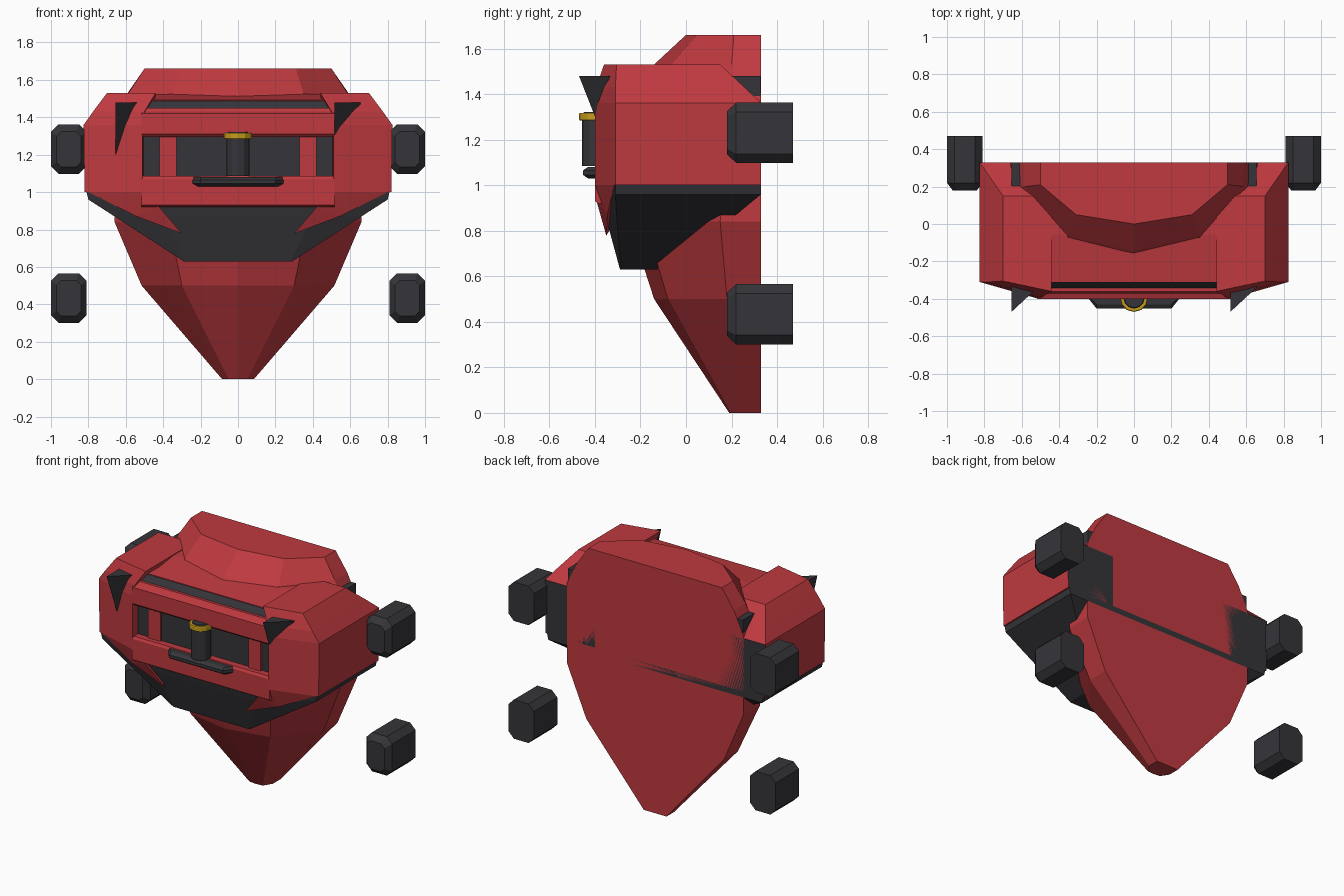
import bpy, bmesh
from math import cos, sin, pi
from mathutils import Vector

cube = bpy.data.objects.get("Cube")
if cube:
    bpy.data.objects.remove(cube, do_unlink=True)


def material(name, rgb):
    m = bpy.data.materials.new(name)
    m.use_nodes = True
    m.diffuse_color = (*rgb, 1)
    m.node_tree.nodes["Principled BSDF"].inputs["Base Color"].default_value = (*rgb, 1)
    return m


RED = material("red_paint", (0.52, 0.042, 0.05))
DARK = material("dark_grey", (0.036, 0.036, 0.042))
GOLD = material("gold", (0.56, 0.34, 0.012))


def finish(name, bm, mats):
    bmesh.ops.recalc_face_normals(bm, faces=bm.faces)
    mesh = bpy.data.meshes.new(name)
    bm.to_mesh(mesh)
    bm.free()
    for m in mats:
        mesh.materials.append(m)
    obj = bpy.data.objects.new(name, mesh)
    bpy.context.collection.objects.link(obj)
    return obj


def loft(name, rings, *mats):
    """Bridge closed rings of equal length and cap both ends."""
    bm = bmesh.new()
    loops = [[bm.verts.new(p) for p in ring] for ring in rings]
    n = len(loops[0])
    for a, b in zip(loops, loops[1:]):
        for i in range(n):
            j = (i + 1) % n
            bm.faces.new((a[i], a[j], b[j], b[i]))
    bm.faces.new(loops[0])
    bm.faces.new(loops[-1])
    return finish(name, bm, mats)


def level(z, half):
    """Horizontal ring from its +x half, listed front to back."""
    left = [(-x, y, z) for x, y in reversed(half) if x > 0]
    return [(x, y, z) for x, y in half] + left


def bar(name, half_width, profile, mat):
    """Extrude a y, z profile across x."""
    return loft(name, [[(x, y, z) for y, z in profile] for x in (-half_width, half_width)], mat)


def box(name, lo, hi, mat):
    (x0, y0, z0), (x1, y1, z1) = lo, hi
    ring = [(x0, y0), (x1, y0), (x1, y1), (x0, y1)]
    return loft(name, [[(x, y, z) for x, y in ring] for z in (z0, z1)], mat)


def solid(name, points, mat):
    """Convex solid around a few corner points."""
    bm = bmesh.new()
    for p in points:
        bm.verts.new(p)
    bmesh.ops.convex_hull(bm, input=bm.verts)
    bmesh.ops.dissolve_limit(bm, angle_limit=0.01, verts=bm.verts, edges=bm.edges)
    return finish(name, bm, [mat])


# Tapered hull with a flat back and a faceted collar
BACK = 0.33
loft("hull", [
    level(0, [(0, .19), (.05, .195), (.085, .25), (.085, BACK)]),
    level(.5, [(0, -.14), (.30, -.08), (.515, .18), (.515, BACK)]),
    level(.84, [(0, -.25), (.37, -.18), (.66, .15), (.66, BACK)]),
    level(1.38, [(0, -.27), (.40, -.21), (.66, .2), (.66, BACK)]),
    level(1.53, [(0, -.14), (.35, -.065), (.585, .2), (.59, BACK)]),
    level(1.66, [(0, 0), (.31, .05), (.5, .21), (.5, BACK)]),
], RED)

# Dark skirt under the shoulders
loft("skirt", [
    level(.63, [(.28, -.29), (.29, -.285), (.29, 0)]),
    level(.87, [(.40, -.355), (.66, -.305), (.66, .22)]),
    level(.96, [(.44, -.375), (.80, -.31), (.80, BACK)]),
    level(1.0, [(.45, -.385), (.81, -.31), (.81, BACK)]),
], DARK)

# Middle section: top panel, dark core, front bars
bar("top_panel", .47, [(.2, 1.0), (.2, 1.525), (-.06, 1.525), (-.31, 1.492), (-.31, 1.0)], RED)
bar("dark_core", .51, [(-.2, .95), (-.2, 1.48), (-.312, 1.488), (-.345, 1.445), (-.345, .95)], DARK)
bar("upper_front_bar", .515, [(-.33, 1.45), (-.36, 1.45), (-.375, 1.43), (-.4, 1.42),
                              (-.4, 1.31), (-.385, 1.295), (-.33, 1.295)], RED)
bar("lower_front_bar", .515, [(-.33, 1.085), (-.39, 1.085), (-.4, 1.07),
                              (-.4, .93), (-.385, .92), (-.33, .92)], RED)

for side, s in (("left", 1), ("right", -1)):
    # Shoulder pod, bevelled at the top, with a dark rear face
    sections = [
        (1.0, [(.51, -.4), (.82, -.31), (.82, BACK), (.45, BACK)]),
        (1.36, [(.51, -.4), (.825, -.31), (.825, BACK), (.45, BACK)]),
        (1.43, [(.50, -.395), (.775, -.31), (.775, .257), (.44, .257)]),
        (1.53, [(.44, -.36), (.70, -.305), (.70, .15), (.44, .15)]),
    ]
    pod = loft(side + "_shoulder", [[(s * x, y, z) for x, y in r] for z, r in sections], RED, DARK)
    for f in pod.data.polygons:
        if f.normal.y > .95:
            f.material_index = 1

    # Red cheek below the shoulder
    cheek = [(.51, -.4, 1.0), (.80, -.315, 1.0), (.42, -.39, .92), (.30, -.35, .778),
             (.55, -.345, .873), (.5, -.25, .95)]
    solid(side + "_cheek", [(s * x, y, z) for x, y, z in cheek], RED)

    # Upright strip in the front recess
    x0, x1 = sorted((s * .33, s * .42))
    box(side + "_recess_strip", (x0, -.36, 1.07), (x1, -.33, 1.31), RED)

    # Dark beam through the shoulder with a slanted front point
    x0, x1 = sorted((s * .515, s * .655))
    loft(side + "_beam", [
        [(x0, -.34, 1.15), (x1, -.21, 1.15), (x1, .328, 1.1), (x0, .328, 1.1)],
        [(x0, -.47, 1.48), (x1, -.34, 1.48), (x1, .328, 1.48), (x0, .328, 1.48)],
    ], DARK)

    # Thruster pods, octagonal with a tapered front
    for label, zc in (("upper", 1.23), ("lower", .433)):
        def octagon(y, w, h, c):
            pts = [(w, h - c), (w - c, h), (c - w, h), (-w, h - c),
                   (-w, c - h), (c - w, -h), (w - c, -h), (w, c - h)]
            return [(s * .905 + px, y, zc + pz) for px, pz in pts]
        loft(f"{side}_{label}_thruster", [
            octagon(.18, .065, .095, .025),
            octagon(.22, .095, .132, .04),
            octagon(.47, .095, .132, .04),
        ], DARK)


# Centre post with its gold collar
def disc(z, r):
    return [(r * cos(a * pi / 6), -.395 + r * sin(a * pi / 6), z) for a in range(12)]


loft("centre_post", [disc(1.085, .062), disc(1.31, .062), disc(1.322, .052)], DARK)
loft("gold_collar", [disc(1.285, .072), disc(1.29, .075), disc(1.312, .075), disc(1.317, .072)], GOLD)

# Bumper on the lower bar
loft("bumper", [
    level(1.03, [(.20, -.43), (.22, -.39)]),
    level(1.045, [(.20, -.452), (.25, -.39)]),
    level(1.065, [(.20, -.452), (.25, -.39)]),
    level(1.08, [(.20, -.43), (.24, -.39)]),
], DARK)
